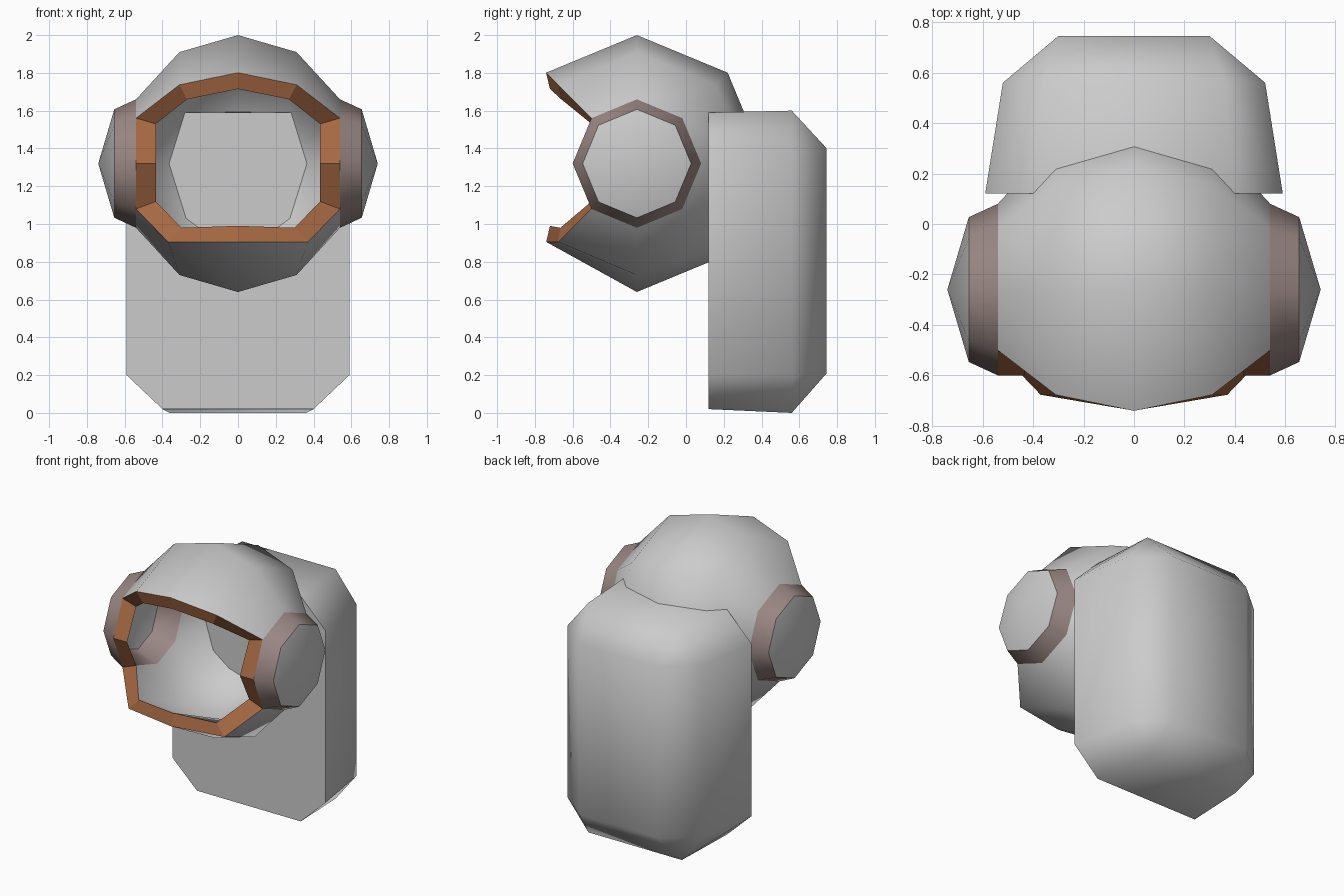
import bpy, bmesh
from math import sin, cos, pi
from mathutils import Vector

cube = bpy.data.objects.get("Cube")
if cube:
    bpy.data.objects.remove(cube)


def material(name, rgb):
    m = bpy.data.materials.new(name)
    m.use_nodes = True
    m.diffuse_color = (*rgb, 1)
    m.node_tree.nodes["Principled BSDF"].inputs["Base Color"].default_value = (*rgb, 1)
    return m


GREY, MAUVE, BROWN = 0, 1, 2
mats = [material("light grey", (0.6, 0.6, 0.6)),
        material("mauve grey", (0.33, 0.25, 0.235)),
        material("copper brown", (0.38, 0.14, 0.056))]


def finish(bm, name, sharp_rule):
    bmesh.ops.remove_doubles(bm, verts=bm.verts, dist=0.0005)
    loose = [v for v in bm.verts if not v.link_faces]
    bmesh.ops.delete(bm, geom=loose, context='VERTS')
    bmesh.ops.recalc_face_normals(bm, faces=bm.faces)
    for f in bm.faces:
        f.smooth = True
    for e in bm.edges:
        e.smooth = not sharp_rule(e)
    me = bpy.data.meshes.new(name)
    bm.to_mesh(me)
    bm.free()
    for m in mats:
        me.materials.append(m)
    ob = bpy.data.objects.new(name, me)
    bpy.context.collection.objects.link(ob)
    return ob


# Helmet: eight-sided shell turned about the x axis, open at the front
CY, CZ, SIDES = -0.26, 1.32, 8


def shell(bm, half, moved):
    """half: (x, radius) from the middle outwards; moved: (ring, side) -> point"""
    rings = []
    for i in range(-4, 5):
        x, r = half[abs(i)]
        s = -1 if i < 0 else 1
        ring = []
        for k in range(SIDES):
            a = k * pi / 4
            p = moved.get((abs(i), k), (x, CY + r * cos(a), CZ + r * sin(a)))
            ring.append(bm.verts.new((s * p[0], p[1], p[2])))
        rings.append(ring)
    for j in range(8):
        for k in range(SIDES):
            if 2 <= j <= 5 and k in (3, 4):
                continue
            n = (k + 1) % SIDES
            f = bm.faces.new((rings[j][k], rings[j + 1][k], rings[j + 1][n], rings[j][n]))
            f.material_index = MAUVE if j in (1, 6) else GREY
    return rings


bm = bmesh.new()
outer = shell(bm, [(0, 0.68), (0.31, 0.59), (0.54, 0.34), (0.655, 0.287), (0.74, 0)],
              {(0, 5): (0, -0.74, 0.905), (1, 5): (0.37, -0.677, 0.905)})
inner = shell(bm, [(0, 0.585), (0.275, 0.5), (0.44, 0.28), (0.59, 0.22), (0.65, 0)],
              {(0, 3): (0, -0.72, 1.715), (1, 3): (0.27, -0.66, 1.66),
               (2, 3): (0.435, -0.5, 1.53), (2, 4): (0.435, -0.6, 1.32),
               (2, 5): (0.435, -0.5, 1.12), (1, 5): (0.3, -0.665, 0.98),
               (0, 5): (0, -0.72, 0.99)})

# Rim of the opening
loop = [(j, 3) for j in range(2, 7)] + [(6, 4)]
loop += [(j, 5) for j in range(6, 1, -1)] + [(2, 4)]
for (a, k), (b, n) in zip(loop, loop[1:] + loop[:1]):
    f = bm.faces.new((outer[a][k], outer[b][n], inner[b][n], inner[a][k]))
    f.material_index = BROWN


def colour_border(e):
    return (len({f.material_index for f in e.link_faces}) > 1
            or all(f.material_index == BROWN for f in e.link_faces))


finish(bm, "helmet", colour_border)


# Backpack: chamfered box lofted along y
def box_ring(bm, y, wide, narrow, low, low_side, high_side, high):
    half = [(narrow, low), (wide, low_side), (wide, high_side), (narrow, high)]
    pts = half + [(-x, z) for x, z in reversed(half)]
    return [bm.verts.new((x, y, z)) for x, z in pts]


bm = bmesh.new()
sections = [box_ring(bm, 0.12, 0.59, 0.4, 0.02, 0.2, 1.4, 1.59),
            box_ring(bm, 0.56, 0.52, 0.36, 0.0, 0.2, 1.4, 1.6),
            box_ring(bm, 0.745, 0.3, 0.3, 0.21, 0.21, 1.4, 1.4)]
for a, b in zip(sections, sections[1:]):
    for k in range(8):
        n = (k + 1) % 8
        bm.faces.new((a[k], a[n], b[n], b[k]))
bm.faces.new(sections[0])
bm.faces.new(sections[-1])
finish(bm, "backpack", lambda e: all(v.co.y < 0.13 for v in e.verts))
